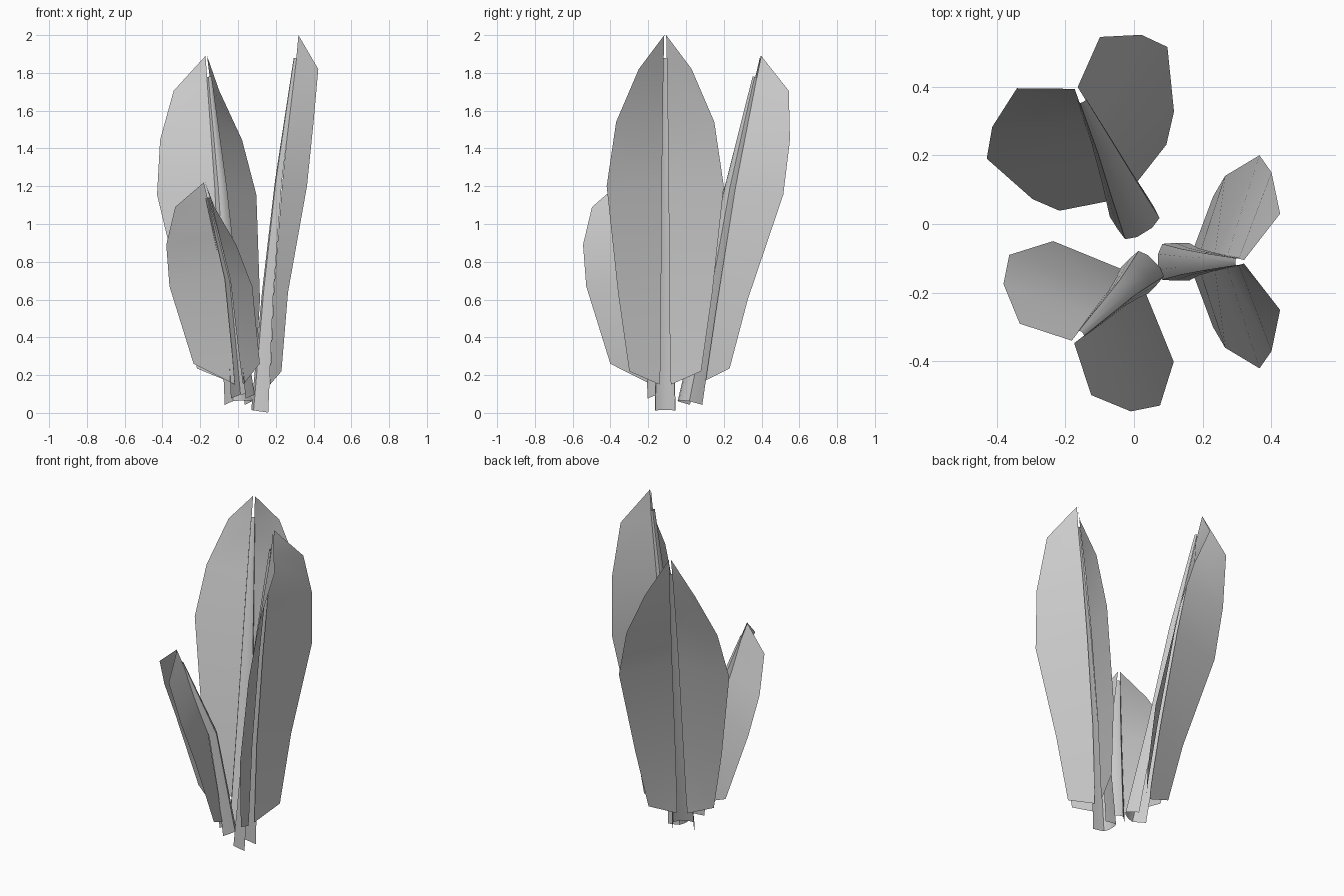
import bpy, bmesh, math

if "Cube" in bpy.data.objects:
    bpy.data.objects.remove(bpy.data.objects["Cube"])

# Each leaf: azimuth, sideways offset (constant, per height), droop slope,
# blade rows (z, outward of outer edge, half width, outward of inner edge),
# rib rows (z, outward of back, outward of lip, half width)
LEAVES = {
    "right": (0, (-0.11, 0), 0.15,
        [(2.0, .32, .005, .32), (1.82, .425, .14, .305), (1.54, .40, .26, .27),
         (1.2, .365, .31, .235), (.64, .265, .25, .19), (.22, .23, .19, .172),
         (.15, .17, .03, .17)],
        [(.015, .07, .16, .055), (.64, .127, .187, .04),
         (1.23, .196, .232, .027), (1.88, .295, .31, .011)]),
    "back_left": (121.7, (-0.012, -0.028), 0.24,
        [(1.89, .425, .005, .425), (1.705, .515, .142, .388), (1.445, .457, .255, .325),
         (1.155, .387, .309, .262), (.6, .217, .242, .157), (.235, .147, .183, .097),
         (.17, .09, .03, .09)],
        [(.065, -.037, .055, .062), (.6, .095, .15, .045),
         (1.2, .225, .262, .028), (1.78, .38, .396, .011)]),
    "front_left": (225, (0.117, 0), 0.3,
        [(1.22, .368, .005, .368), (1.09, .44, .147, .33), (.89, .392, .262, .27),
         (.67, .32, .31, .195), (.26, .2015, .248, .13), (.15, .11, .03, .11)],
        [(.1, .035, .115, .055), (.35, .08, .14, .045),
         (.7, .142, .19, .032), (1.14, .33, .348, .011)]),
}
# U-shaped rib section: (depth fraction, width fraction)
RIB = [(1, 1), (.55, 1), (.14, .95), (0, .42), (0, -.42), (.14, -.95), (.55, -1), (1, -1)]


def placer(azimuth, offset):
    """Turns (outward, sideways, height) into world coordinates."""
    c, s = math.cos(math.radians(azimuth)), math.sin(math.radians(azimuth))

    def place(u, w, z):
        v = w + offset[0] + offset[1] * z
        return (u * c - v * s, u * s + v * c, z)
    return place


def make_strip(name, rows):
    """Skins consecutive rows of points into one surface."""
    bm = bmesh.new()
    grid = [[bm.verts.new(p) for p in row] for row in rows]
    for a, b in zip(grid, grid[1:]):
        for i in range(len(a) - 1):
            bm.faces.new((a[i], a[i + 1], b[i + 1], b[i]))
    bmesh.ops.remove_doubles(bm, verts=bm.verts, dist=0.0005)
    bmesh.ops.recalc_face_normals(bm, faces=bm.faces)
    mesh = bpy.data.meshes.new(name)
    bm.to_mesh(mesh)
    bm.free()
    ob = bpy.data.objects.new(name, mesh)
    bpy.context.collection.objects.link(ob)
    bpy.ops.object.select_all(action='DESELECT')
    ob.select_set(True)
    bpy.context.view_layer.objects.active = ob
    bpy.ops.object.shade_smooth_by_angle(angle=math.radians(40))


for name, (azimuth, offset, slope, blade, rib) in LEAVES.items():
    place = placer(azimuth, offset)

    # two mirrored blade halves beside the rib
    for side, sign in (("a", 1), ("b", -1)):
        rows = []
        for i, (z, u, hw, u_in) in enumerate(blade):
            inner_w = .005 + .025 * i / (len(blade) - 1)
            rows.append([place(u_in, sign * inner_w, z + slope * (u - u_in)),
                         place(u, sign * hw, z)])
        make_strip(f"{name}_leaf_blade_{side}", rows)

    # tapered, channel-shaped midrib open to the outside
    rows = [[place(back + d * (lip - back), w * hw, z - slope * d * (lip - back))
             for d, w in RIB] for z, back, lip, hw in rib]
    make_strip(f"{name}_leaf_rib", rows)
